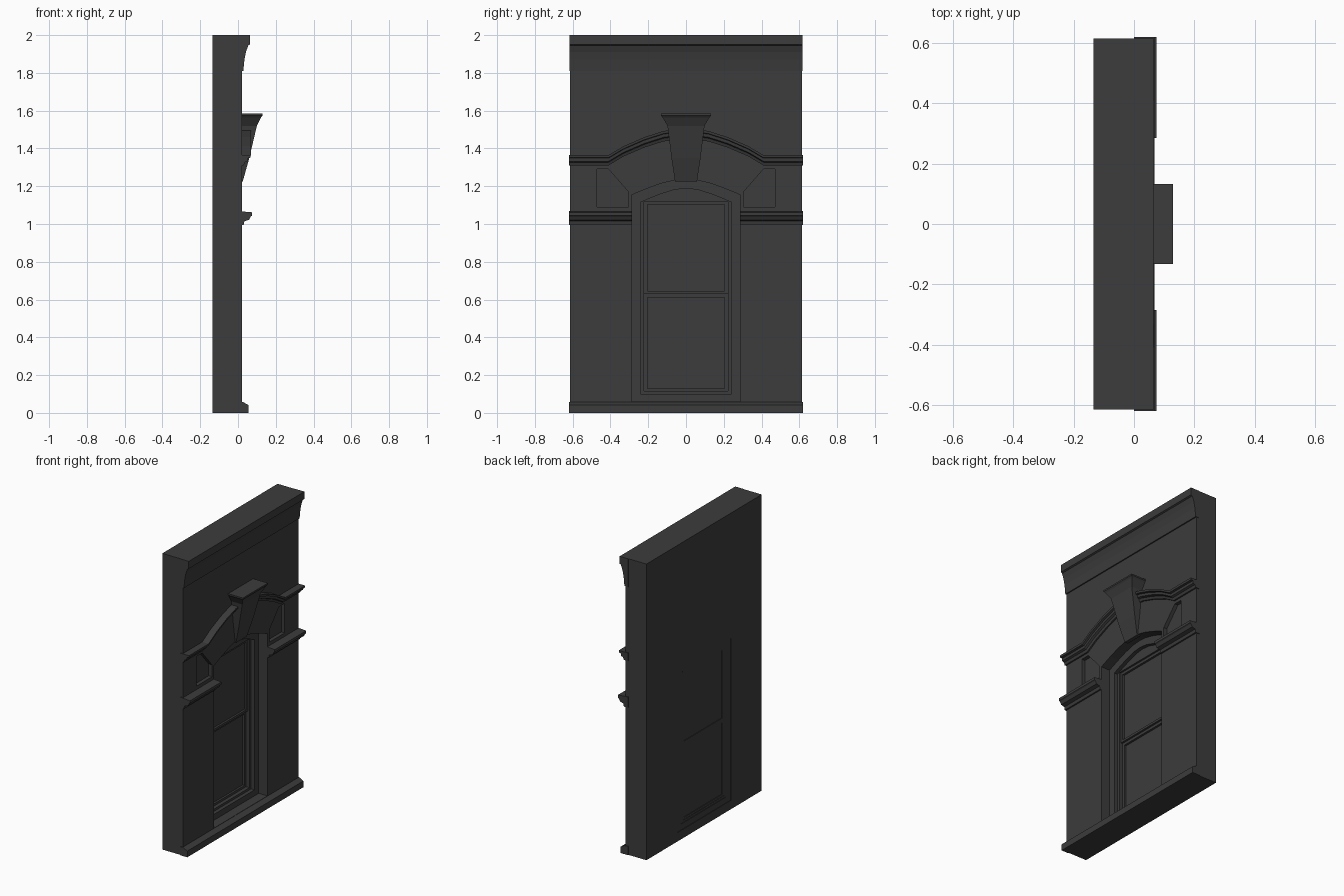
import bpy
import bmesh

cube = bpy.data.objects.get("Cube")
if cube:
    bpy.data.objects.remove(cube, do_unlink=True)

stone = bpy.data.materials.new("charcoal stone")
stone.use_nodes = True
GREY = (0.045, 0.045, 0.045, 1)
stone.diffuse_color = GREY
stone.node_tree.nodes["Principled BSDF"].inputs["Base Color"].default_value = GREY


def finish(name, bm):
    bmesh.ops.recalc_face_normals(bm, faces=bm.faces)
    mesh = bpy.data.meshes.new(name)
    bm.to_mesh(mesh)
    bm.free()
    mesh.materials.append(stone)
    obj = bpy.data.objects.new(name, mesh)
    bpy.context.collection.objects.link(obj)
    return obj


def slab(name, x0, x1, *loops):
    """Extrude a (y, z) outline, with optional holes, from x0 to x1."""
    bm = bmesh.new()
    for loop in loops:
        vs = [bm.verts.new((x0, y, z)) for y, z in loop]
        for a, b in zip(vs, vs[1:] + vs[:1]):
            bm.edges.new((a, b))
    bmesh.ops.triangle_fill(bm, edges=bm.edges[:], use_beauty=True)
    moved = bmesh.ops.extrude_face_region(bm, geom=bm.faces[:], use_keep_orig=True)
    verts = [g for g in moved["geom"] if isinstance(g, bmesh.types.BMVert)]
    bmesh.ops.translate(bm, verts=verts, vec=(x1 - x0, 0, 0))
    return finish(name, bm)


def loft(name, rings):
    """Skin a row of closed rings and cap both ends."""
    bm = bmesh.new()
    rows = [[bm.verts.new(p) for p in ring] for ring in rings]
    n = len(rows[0])
    for a, b in zip(rows, rows[1:]):
        for i in range(n):
            j = (i + 1) % n
            bm.faces.new((a[i], a[j], b[j], b[i]))
    bm.faces.new(rows[0])
    bm.faces.new(rows[-1])
    return finish(name, bm)


def moulding(name, y0, y1, profile):
    return loft(name, [[(x, y, z) for x, z in profile] for y in (y0, y1)])


def rect(half, z0, z1):
    return [(-half, z0), (half, z0), (half, z1), (-half, z1)]


def mirrored(points):
    """Complete a right-hand half outline that ends on the centre line."""
    return points + [(-y, z) for y, z in reversed(points) if y > 0]


def carve(target, cutter):
    mod = target.modifiers.new("carve", "BOOLEAN")
    mod.operation = "DIFFERENCE"
    mod.solver = "EXACT"
    mod.object = cutter
    bpy.context.view_layer.objects.active = target
    bpy.ops.object.modifier_apply(modifier=mod.name)
    bpy.data.objects.remove(cutter, do_unlink=True)


BACK, FACE = -0.135, 0.02
opening = mirrored([(0.285, 0.06), (0.285, 1.155), (0.2, 1.19), (0.13, 1.215),
                    (0.06, 1.232), (0, 1.237)])
inner_arch = mirrored([(0.24, 0.1), (0.24, 1.115), (0.19, 1.137), (0.13, 1.16),
                       (0.06, 1.182), (0, 1.188)])

# Wall with an arched opening and two sunken panels
wall = slab("wall", BACK, FACE, rect(0.615, 0, 2), opening)
for side in (-1, 1):
    outline = [(0.47, 1.09), (0.47, 1.29), (0.41, 1.29), (0.305, 1.17), (0.305, 1.09)]
    carve(wall, slab("panel_cutter", FACE - 0.025, 0.1,
                     [(side * y, z) for y, z in outline]))

# Stepped window casing and sashes
slab("window_casing", BACK + 0.003, -0.045, opening, inner_arch)
slab("window_frame", BACK + 0.006, -0.07, inner_arch, rect(0.222, 0.115, 1.12))
for name, z0, z1, front in (("lower_sash", 0.115, 0.63, -0.095),
                            ("upper_sash", 0.63, 1.12, -0.082)):
    slab(name, BACK + 0.008, front, rect(0.222, z0, z1),
         rect(0.205, z0 + 0.015, z1 - 0.018))
    slab(name + "_glass", BACK + 0.012, front - 0.014, rect(0.21, z0 + 0.01, z1 - 0.01))

# Base course and top cornice
moulding("base_course", -0.62, 0.62,
         [(0, 0), (0.055, 0), (0.055, 0.042), (0.025, 0.058), (0, 0.058)])
moulding("top_cornice", -0.617, 0.617,
         [(0, 1.81), (0.028, 1.81), (0.034, 1.87), (0.042, 1.91), (0.054, 1.945),
          (0.064, 1.95), (0.064, 2), (0, 2)])

# Impost bands beside the opening
for side, label in ((-1, "right"), (1, "left")):
    moulding(label + "_impost", side * 0.285, side * 0.62,
             [(0, 0.995), (0.03, 0.995), (0.034, 1.015), (0.058, 1.022),
              (0.068, 1.04), (0.075, 1.045), (0.075, 1.062), (0, 1.068)])

# Arched hood moulding: each station has y, lower z, upper z
half = [(0.62, 1.31, 1.365), (0.41, 1.31, 1.365), (0.33, 1.358, 1.412),
        (0.22, 1.405, 1.46), (0.12, 1.437, 1.492), (0, 1.452, 1.508)]
stations = half + [(-y, a, b) for y, a, b in reversed(half[:-1])]
section = [(0, 0), (0.03, 0), (0.036, 0.3), (0.05, 0.4), (0.052, 0.7),
           (0.066, 0.75), (0.068, 1), (0, 1)]
loft("hood_moulding",
     [[(x, y, a + t * (b - a)) for x, t in section] for y, a, b in stations])

# Tapered keystone with a flared cap: z, half width, front x
steps = [(1.225, 0.058, 0.025), (1.35, 0.077, 0.06), (1.52, 0.098, 0.1),
         (1.565, 0.125, 0.122), (1.575, 0.133, 0.13), (1.585, 0.133, 0.13)]
loft("keystone", [[(0, -w, z), (x, -w, z), (x, w, z), (0, w, z)] for z, w, x in steps])
